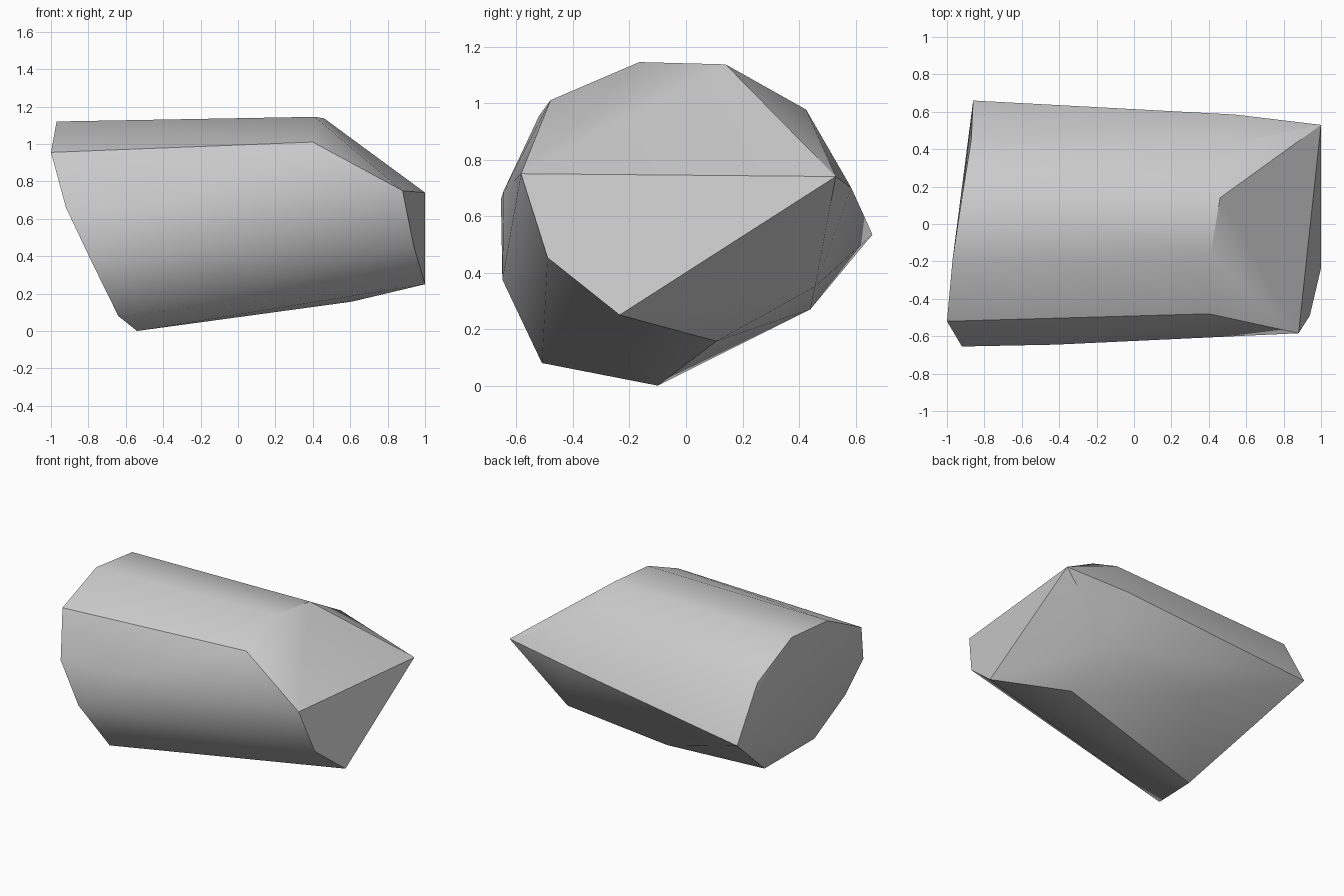
import bpy
import bmesh
import math
from mathutils import Vector

default_cube = bpy.data.objects.get("Cube")
if default_cube:
    bpy.data.objects.remove(default_cube, do_unlink=True)


def flat_material(name, colour):
    material = bpy.data.materials.new(name)
    material.use_nodes = True
    material.diffuse_color = colour
    shader = material.node_tree.nodes["Principled BSDF"]
    shader.inputs["Base Color"].default_value = colour
    return material


# Blunt broken end, as a ring of corners around the boulder
blunt_end = [
    (-0.97, -0.19, 1.12), (-0.92, 0.14, 1.115), (-0.87, 0.45, 0.9),
    (-0.86, 0.66, 0.535), (-0.54, -0.1, 0), (-0.64, -0.51, 0.08),
    (-0.785, -0.65, 0.375), (-0.92, -0.655, 0.66), (-1, -0.52, 0.955),
]

# Shoulder, where the long sides begin to slope to the tip
shoulder = [
    (0.41, -0.165, 1.145), (0.46, 0.14, 1.137), (0.5, 0.425, 0.977),
    (0.54, 0.585, 0.7), (0.6, 0.457, 0.35), (0.61, 0.108, 0.157),
    (0.4, -0.48, 1.01),
]

# Wedge tip
tip = [(0.88, -0.584, 0.75), (1, 0.53, 0.74), (1, -0.235, 0.25), (0.94, -0.49, 0.453)]

# Slight bulges on the front and the underside
bulges = [(-0.42, -0.645, 0.69), (-0.16, 0.44, 0.27)]


def build_boulder(name, corners, material):
    """Wrap a tight faceted skin around the corner points."""
    bm = bmesh.new()
    for corner in corners:
        bm.verts.new(Vector(corner))
    bmesh.ops.convex_hull(bm, input=bm.verts[:])
    loose = [v for v in bm.verts if not v.link_faces]
    bmesh.ops.delete(bm, geom=loose, context="VERTS")
    bmesh.ops.recalc_face_normals(bm, faces=bm.faces[:])
    mesh = bpy.data.meshes.new(name)
    bm.to_mesh(mesh)
    bm.free()
    mesh.materials.append(material)
    boulder = bpy.data.objects.new(name, mesh)
    bpy.context.collection.objects.link(boulder)
    return boulder


stone_grey = flat_material("stone_grey", (0.6, 0.6, 0.6, 1))
boulder = build_boulder("boulder", blunt_end + shoulder + tip + bulges, stone_grey)

# Soft shading over shallow facets, crisp ridges elsewhere
bpy.ops.object.select_all(action="DESELECT")
boulder.select_set(True)
bpy.context.view_layer.objects.active = boulder
bpy.ops.object.shade_smooth_by_angle(angle=math.radians(30))
